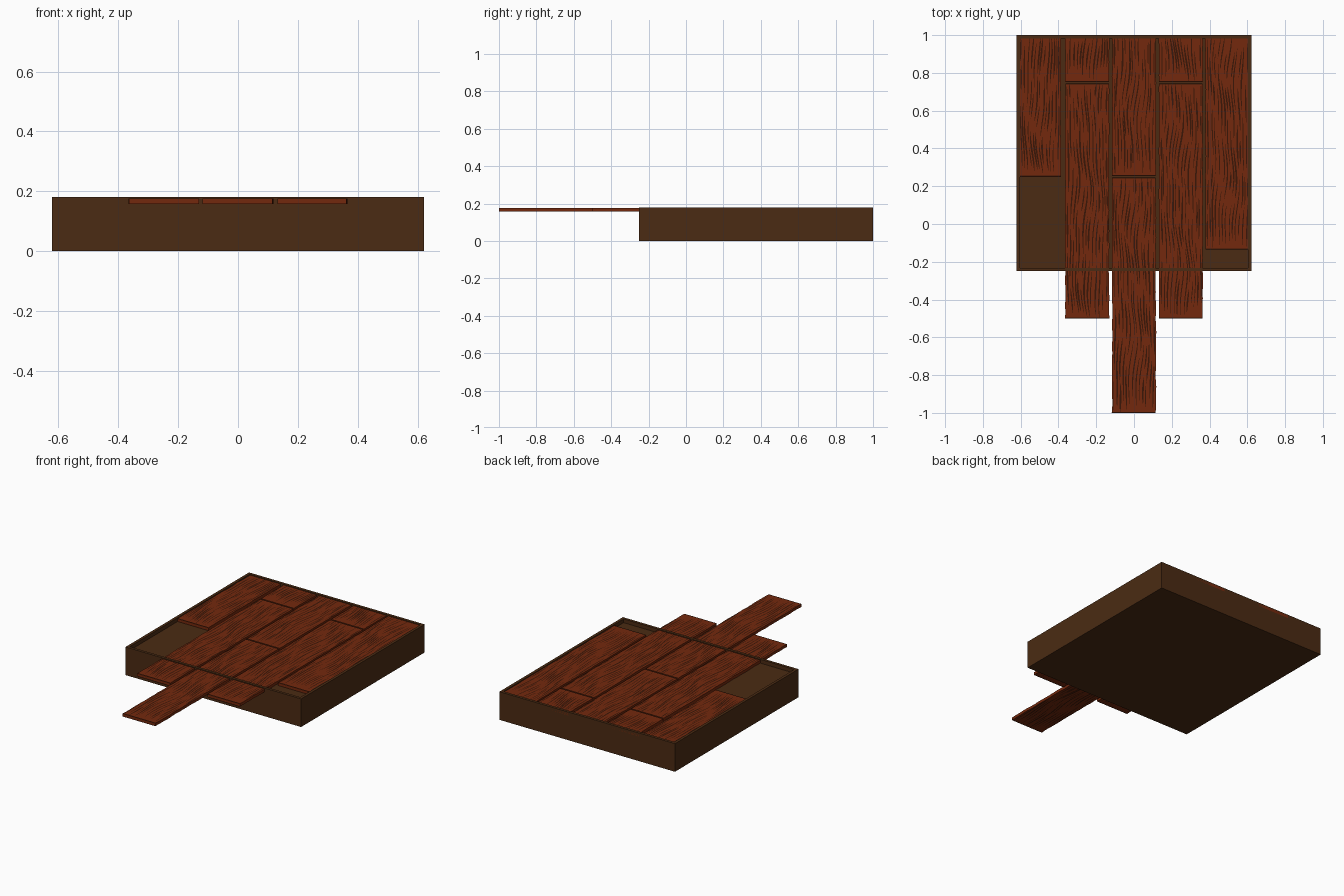
import bpy, bmesh, math, random

if "Cube" in bpy.data.objects:
    bpy.data.objects.remove(bpy.data.objects["Cube"])

random.seed(7)


def material(name, rgb):
    m = bpy.data.materials.new(name)
    m.diffuse_color = (*rgb, 1)
    m.use_nodes = True
    m.node_tree.nodes["Principled BSDF"].inputs["Base Color"].default_value = m.diffuse_color
    return m


FRAME = material("dark_brown", (0.070, 0.024, 0.0065))
WOOD = material("red_brown_wood", (0.175, 0.022, 0.004))
GRAIN = material("dark_grain", (0.042, 0.008, 0.002))

Z0, Z1 = 0.157, 0.175       # underside and top of the planks


def finish(bm, name, mats):
    bmesh.ops.recalc_face_normals(bm, faces=bm.faces)
    me = bpy.data.meshes.new(name)
    bm.to_mesh(me)
    bm.free()
    for m in mats:
        me.materials.append(m)
    ob = bpy.data.objects.new(name, me)
    bpy.context.collection.objects.link(ob)
    return ob


# Base: solid block with a shallow recess inside a thin rim
def make_base():
    bm = bmesh.new()
    bmesh.ops.create_cube(bm, size=1)
    for v in bm.verts:
        v.co = (v.co.x * 1.244, v.co.y * 1.25 + 0.375, (v.co.z + 0.5) * 0.18)
    top = max(bm.faces, key=lambda f: f.calc_center_median().z)
    bmesh.ops.inset_region(bm, faces=[top], thickness=0.025)
    ext = bmesh.ops.extrude_face_region(bm, geom=[top])
    for g in ext["geom"]:
        if isinstance(g, bmesh.types.BMVert):
            g.co.z = Z0 - 0.001
    if top.is_valid:
        bm.faces.remove(top)
    finish(bm, "base_frame", [FRAME])


# Plank: slab with slightly uneven edges
def make_plank(name, x0, x1, y0, y1):
    bm = bmesh.new()
    n = max(6, int((y1 - y0) / 0.035))
    rings = []
    for i in range(n + 1):
        y = y0 + (y1 - y0) * i / n
        a = x0 + random.uniform(0, 0.004)
        b = x1 - random.uniform(0, 0.004)
        rings.append([bm.verts.new(p) for p in
                      ((a, y, Z0), (b, y, Z0), (b, y, Z1), (a, y, Z1))])
    for r, s in zip(rings, rings[1:]):
        for k in range(4):
            bm.faces.new((r[k], r[(k + 1) % 4], s[(k + 1) % 4], s[k]))
    bm.faces.new(rings[0])
    bm.faces.new(rings[-1])
    finish(bm, name, [WOOD])
    make_grain(name + "_grain", x0, x1, y0, y1)


# Grain: wavy tapering dark streaks on the top and underside
def make_grain(name, x0, x1, y0, y1):
    bm = bmesh.new()
    w, xm = x1 - x0, (x0 + x1) / 2
    p, q = random.uniform(0, 6), random.uniform(0, 6)

    def sway(x, y):
        t = (x - xm) / (w / 2)
        bend = 0.013 * math.sin(7 * y + p + t) + 0.006 * math.sin(17 * y + q + 2 * t)
        return x + bend * (1 - t * t)

    def streak(x, ya, yb, width, z):
        n = max(4, int((yb - ya) / 0.025))
        prev = None
        for i in range(n + 1):
            t = i / n
            y = ya + (yb - ya) * t
            h = width * (0.12 + math.sin(math.pi * t) ** 0.6) / 2
            c = sway(x, y)
            cur = [bm.verts.new((c - h, y, z)), bm.verts.new((c + h, y, z))]
            if prev:
                bm.faces.new((prev[0], prev[1], cur[1], cur[0]))
            prev = cur

    lanes = 13
    for z in (Z1 + 0.0008, Z0 - 0.0008):
        for k in range(lanes):
            y = y0 + random.uniform(0.0, 0.08)
            while y < y1 - 0.06:
                end = min(y + random.uniform(0.1, 0.38), y1 - 0.004)
                x = x0 + 0.007 + (w - 0.014) * (k + 0.5) / lanes
                streak(x + random.uniform(-0.004, 0.004), y, end,
                       random.uniform(0.004, 0.0085), z)
                y = end + random.uniform(0.01, 0.07)
        # Worn dark line along each end
        for ya in (y0, y1 - 0.006):
            vs = [bm.verts.new(c) for c in ((x0 + .005, ya, z), (x1 - .005, ya, z),
                                            (x1 - .005, ya + .006, z), (x0 + .005, ya + .006, z))]
            bm.faces.new(vs)
    ob = finish(bm, name, [GRAIN])
    # Streaks face outward on both sides
    for poly in ob.data.polygons:
        up = poly.center.z > (Z0 + Z1) / 2
        if (poly.normal.z > 0) != up:
            poly.flip()


make_base()
planks = [
    ("far_left_plank", -0.612, -0.385, 0.25, 0.995),
    ("left_front_plank", -0.366, -0.130, -0.50, 0.745),
    ("left_back_plank", -0.366, -0.130, 0.752, 1.0),
    ("middle_front_plank", -0.118, 0.118, -1.0, 0.247),
    ("middle_back_plank", -0.118, 0.118, 0.254, 0.995),
    ("right_front_plank", 0.130, 0.366, -0.50, 0.745),
    ("right_back_plank", 0.130, 0.366, 0.752, 1.0),
    ("far_right_plank", 0.376, 0.612, -0.135, 0.995),
]
for pl in planks:
    make_plank(*pl)
